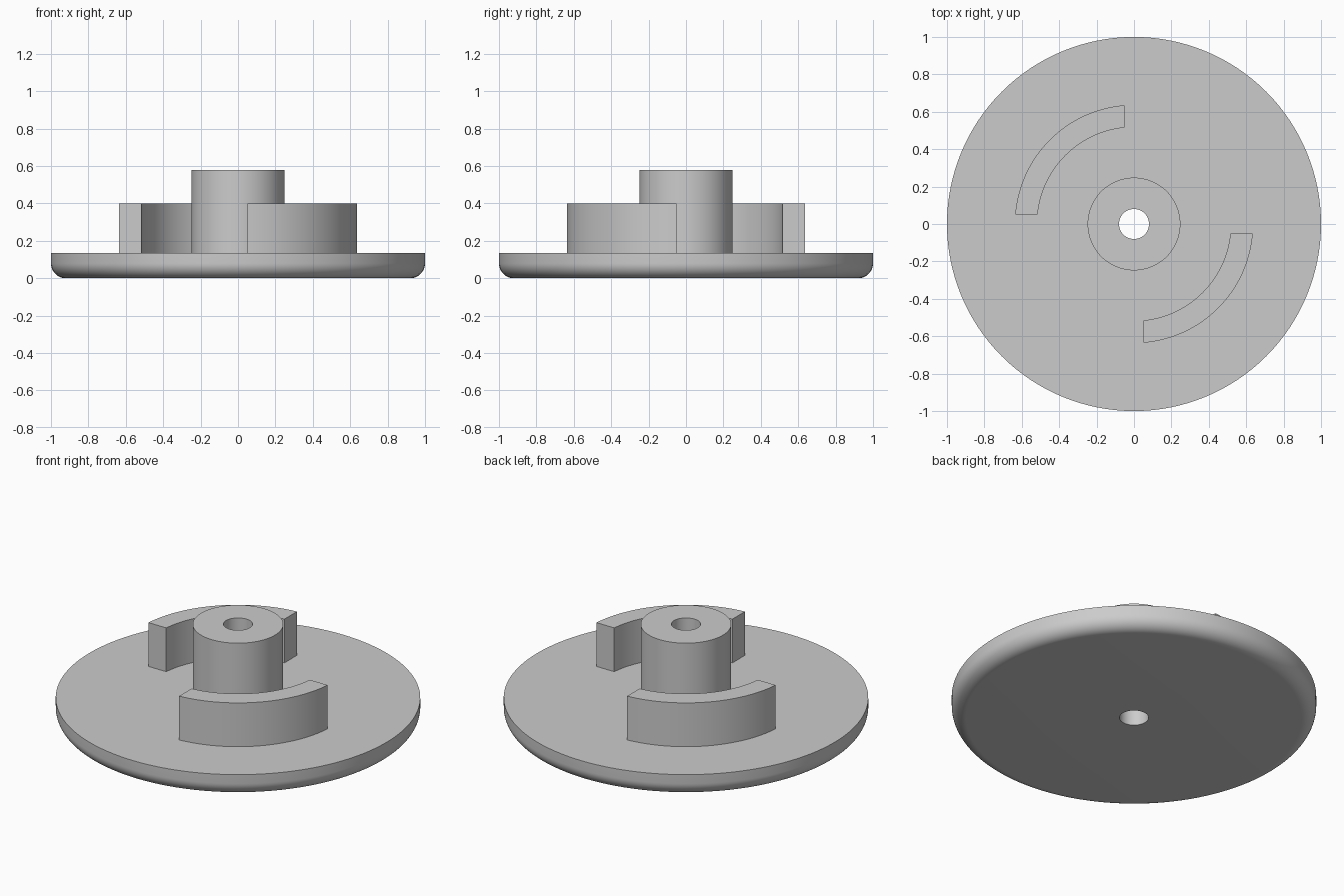
import bpy, bmesh
from math import sin, cos, pi, asin

cube = bpy.data.objects.get("Cube")
if cube:
    bpy.data.objects.remove(cube, do_unlink=True)

PLATE_R, PLATE_TOP, FILLET = 1.0, 0.135, 0.08
HUB_R, HUB_TOP, BORE_R = 0.248, 0.58, 0.08
LUG_IN, LUG_OUT, LUG_TOP, LUG_GAP = 0.518, 0.637, 0.4, 0.05

grey = bpy.data.materials.new("plain grey")
grey.use_nodes = True
colour = (0.6, 0.6, 0.6, 1)
grey.diffuse_color = colour
grey.node_tree.nodes["Principled BSDF"].inputs["Base Color"].default_value = colour


def finish(name, bm):
    """Turn a bmesh into a smooth object with sharp edges kept."""
    mesh = bpy.data.meshes.new(name)
    bm.to_mesh(mesh)
    bm.free()
    obj = bpy.data.objects.new(name, mesh)
    bpy.context.collection.objects.link(obj)
    mesh.materials.append(grey)
    bpy.ops.object.select_all(action="DESELECT")
    obj.select_set(True)
    bpy.context.view_layer.objects.active = obj
    bpy.ops.object.shade_smooth_by_angle(angle=pi / 6)
    return obj


def lathe(name, profile, steps=128):
    """Spin an (r, z) profile, listed from top centre outward and down."""
    bm = bmesh.new()
    rings = [[bm.verts.new((r * cos(2 * pi * i / steps), r * sin(2 * pi * i / steps), z))
              for i in range(steps)] for r, z in profile]
    for a, b in zip(rings, rings[1:]):
        for i in range(steps):
            j = (i + 1) % steps
            bm.faces.new((a[i], b[i], b[j], a[j]))
    return finish(name, bm)


def lug(name, turn, steps=32):
    """Curved wall over a quarter turn, its ends cut parallel to the axes."""
    bm = bmesh.new()
    sections = []
    for i in range(steps + 1):
        section = []
        for r, z in ((LUG_IN, PLATE_TOP), (LUG_IN, LUG_TOP),
                     (LUG_OUT, LUG_TOP), (LUG_OUT, PLATE_TOP)):
            trim = asin(LUG_GAP / r)
            a = turn + trim + (pi / 2 - 2 * trim) * i / steps
            section.append(bm.verts.new((r * cos(a), r * sin(a), z)))
        sections.append(section)
    for a, b in zip(sections, sections[1:]):
        for k in range(3):
            bm.faces.new((a[k], a[k + 1], b[k + 1], b[k]))
    bm.faces.new(sections[0])
    bm.faces.new(sections[-1][::-1])
    bmesh.ops.recalc_face_normals(bm, faces=bm.faces)
    # The top must face up
    if max(bm.faces, key=lambda f: f.calc_center_median().z).normal.z < 0:
        bmesh.ops.reverse_faces(bm, faces=bm.faces)
    return finish(name, bm)


# Round plate with a rounded lower rim
rim = [(PLATE_R - FILLET + FILLET * cos(pi / 2 * i / 12),
        FILLET - FILLET * sin(pi / 2 * i / 12)) for i in range(13)]
lathe("base_plate", [(HUB_R, PLATE_TOP), (PLATE_R, PLATE_TOP)] + rim + [(BORE_R, 0)])

# Hub with a bore running right through the plate
lathe("hub", [(BORE_R, 0), (BORE_R, HUB_TOP), (HUB_R, HUB_TOP), (HUB_R, PLATE_TOP)])

# Two curved lugs on opposite sides of the hub
lug("front_lug", -pi / 2)
lug("back_lug", pi / 2)
